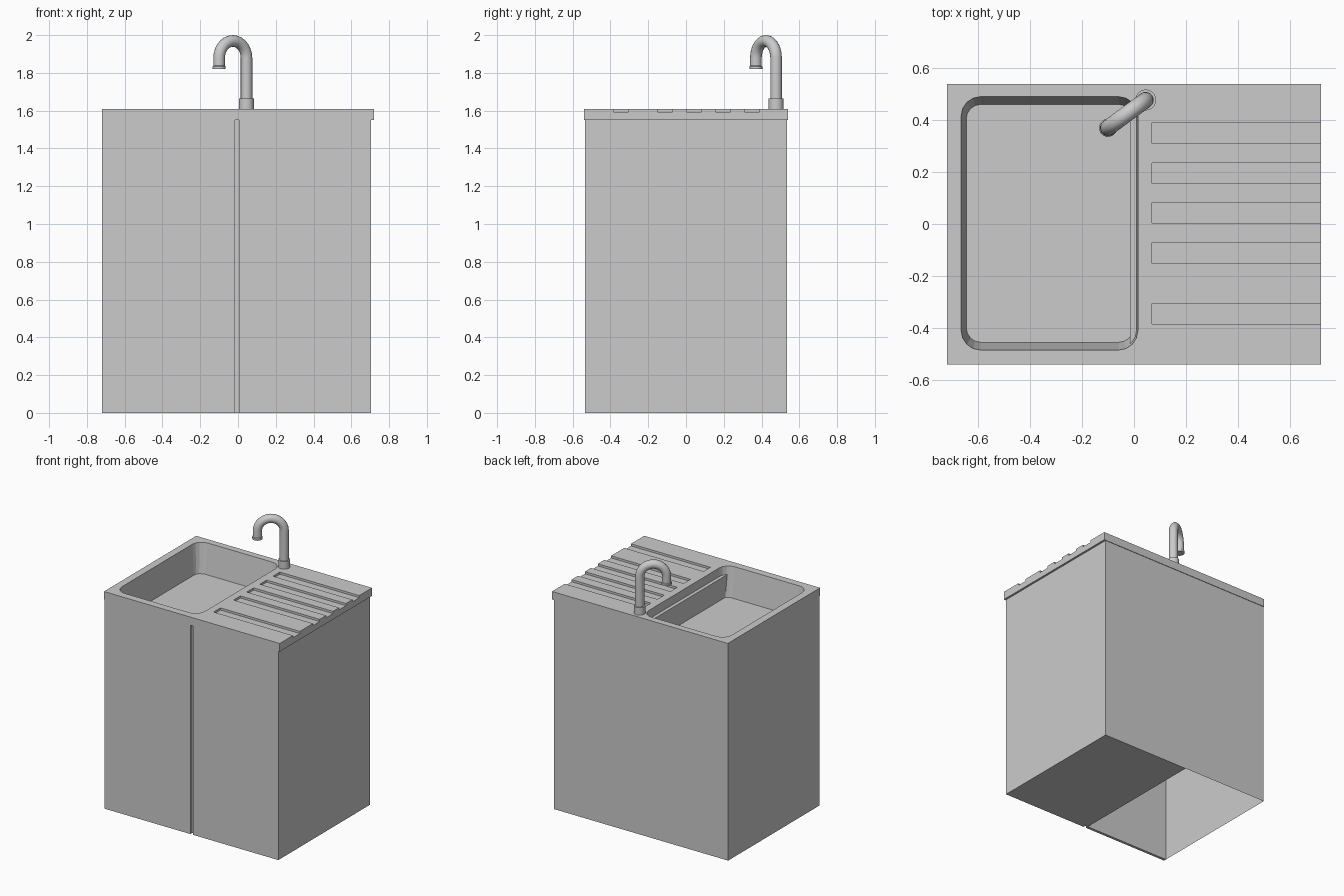
import bpy, bmesh, math
from mathutils import Vector

if "Cube" in bpy.data.objects:
    bpy.data.objects.remove(bpy.data.objects["Cube"])

TOP, SLAB, FLOOR = 1.61, 1.55, 1.39
FRONT, BACK, LEFT, RIGHT = -0.535, 0.535, -0.72, 0.705


def finish(name, bm, smooth=False, normals=True):
    if normals:
        bmesh.ops.recalc_face_normals(bm, faces=bm.faces[:])
    me = bpy.data.meshes.new(name)
    bm.to_mesh(me)
    bm.free()
    ob = bpy.data.objects.new(name, me)
    bpy.context.collection.objects.link(ob)
    if smooth:
        bpy.ops.object.select_all(action='DESELECT')
        ob.select_set(True)
        bpy.context.view_layer.objects.active = ob
        bpy.ops.object.shade_smooth_by_angle(angle=math.radians(40))
    return ob


def add_box(bm, x0, x1, y0, y1, z0, z1):
    verts = bmesh.ops.create_cube(bm, size=1)['verts']
    for v in verts:
        v.co = Vector(((x0 + x1) / 2 + v.co.x * (x1 - x0),
                       (y0 + y1) / 2 + v.co.y * (y1 - y0),
                       (z0 + z1) / 2 + v.co.z * (z1 - z0)))


def loft(bm, rings, cap_start=True, cap_end=True):
    loops = [[bm.verts.new(p) for p in r] for r in rings]
    n = len(loops[0])
    for a, b in zip(loops, loops[1:]):
        for i in range(n):
            j = (i + 1) % n
            bm.faces.new((a[i], a[j], b[j], b[i]))
    if cap_start:
        bm.faces.new(loops[0][::-1])
    if cap_end:
        bm.faces.new(loops[-1])


def basin_ring(z, seg=4):
    # rounded rectangle, shrinking from the rim down to the floor
    t = (TOP - z) / (TOP - FLOOR)
    x0, x1 = -0.665 + 0.02 * t, 0.015 - 0.018 * t
    y0, y1 = -0.485 + 0.03 * t, 0.49 - 0.03 * t
    r = 0.075 - 0.02 * t
    pts = []
    for k, (cx, cy) in enumerate([(x1 - r, y1 - r), (x0 + r, y1 - r),
                                  (x0 + r, y0 + r), (x1 - r, y0 + r)]):
        for i in range(seg + 1):
            a = math.pi / 2 * (k + i / seg)
            pts.append((cx + r * math.cos(a), cy + r * math.sin(a), z))
    return pts


def cut(ob, cutter):
    m = ob.modifiers.new('cut', 'BOOLEAN')
    m.operation, m.solver, m.object = 'DIFFERENCE', 'EXACT', cutter
    bpy.context.view_layer.objects.active = ob
    bpy.ops.object.modifier_apply(modifier=m.name)
    bpy.data.objects.remove(cutter)


# countertop slab with basin opening and draining grooves
bm = bmesh.new()
add_box(bm, -0.72, 0.72, -0.54, BACK + 0.004, SLAB, TOP)
countertop = finish('countertop', bm)

bm = bmesh.new()
loft(bm, [basin_ring(TOP + 0.02), basin_ring(SLAB - 0.02)])
cut(countertop, finish('opening_cutter', bm))

bm = bmesh.new()
for y in (0.35, 0.195, 0.043, -0.112, -0.345):
    add_box(bm, 0.07, 0.8, y - 0.04, y + 0.04, TOP - 0.016, TOP + 0.05)
cut(countertop, finish('groove_cutter', bm))

# basin bowl below the slab
bm = bmesh.new()
loft(bm, [basin_ring(FLOOR), basin_ring(SLAB)], cap_end=False)
bmesh.ops.recalc_face_normals(bm, faces=bm.faces[:])
floor = min(bm.faces, key=lambda f: f.calc_center_median().z)
if floor.normal.z < 0:
    bmesh.ops.reverse_faces(bm, faces=bm.faces[:])
finish('basin', bm, normals=False)

# right cupboard: closed underneath, with the recessed strip between the doors
bm = bmesh.new()
profile = [(-0.016, BACK), (-0.016, FRONT + 0.02), (0.005, FRONT + 0.02),
           (0.005, FRONT), (RIGHT, FRONT), (RIGHT, BACK)]
loft(bm, [[(x, y, z) for x, y in profile] for z in (0, SLAB)])
finish('right_cupboard', bm)

# left cupboard: side and back panels, open underneath
bm = bmesh.new()
path = [(LEFT, FRONT), (LEFT, BACK), (-0.016, BACK)]
cols = [[bm.verts.new((x, y, z)) for z in (0, SLAB)] for x, y in path]
for a, b in zip(cols, cols[1:]):
    bm.faces.new((a[0], a[1], b[1], b[0]))
finish('left_cupboard_panels', bm, normals=False)

bm = bmesh.new()
add_box(bm, LEFT, -0.016, FRONT, FRONT + 0.02, 0, SLAB)
finish('left_door', bm)

# tap: base collar and swan-neck pipe
base, spout = Vector((0.045, 0.477, 0)), Vector((-0.1, 0.37, 0))
span = (spout - base).length
d = (spout - base).normalized()
side = Vector((-d.y, d.x, 0))


def ring(s, z, angle, r, n=16):
    # angle turns the ring's plane as the pipe bends over
    u = d * math.cos(angle) - Vector((0, 0, 1)) * math.sin(angle)
    c = base + d * s + Vector((0, 0, z))
    return [c + r * (u * math.cos(2 * math.pi * i / n) + side * math.sin(2 * math.pi * i / n))
            for i in range(n)]


bm = bmesh.new()
loft(bm, [ring(0, z, 0, 0.04, 24) for z in (TOP, 1.665)])
finish('tap_base', bm, smooth=True)

R, pr = span / 2, 0.031
arc_z = 2.0 - pr - R
rings = [ring(0, 1.65, 0, pr)]
for i in range(15):
    a = math.pi * i / 14
    rings.append(ring(R - R * math.cos(a), arc_z + R * math.sin(a), a, pr))
rings += [ring(span, 1.838, math.pi, pr), ring(span, 1.834, math.pi, 0.035),
          ring(span, 1.82, math.pi, 0.035)]
bm = bmesh.new()
loft(bm, rings)
finish('tap_pipe', bm, smooth=True)
